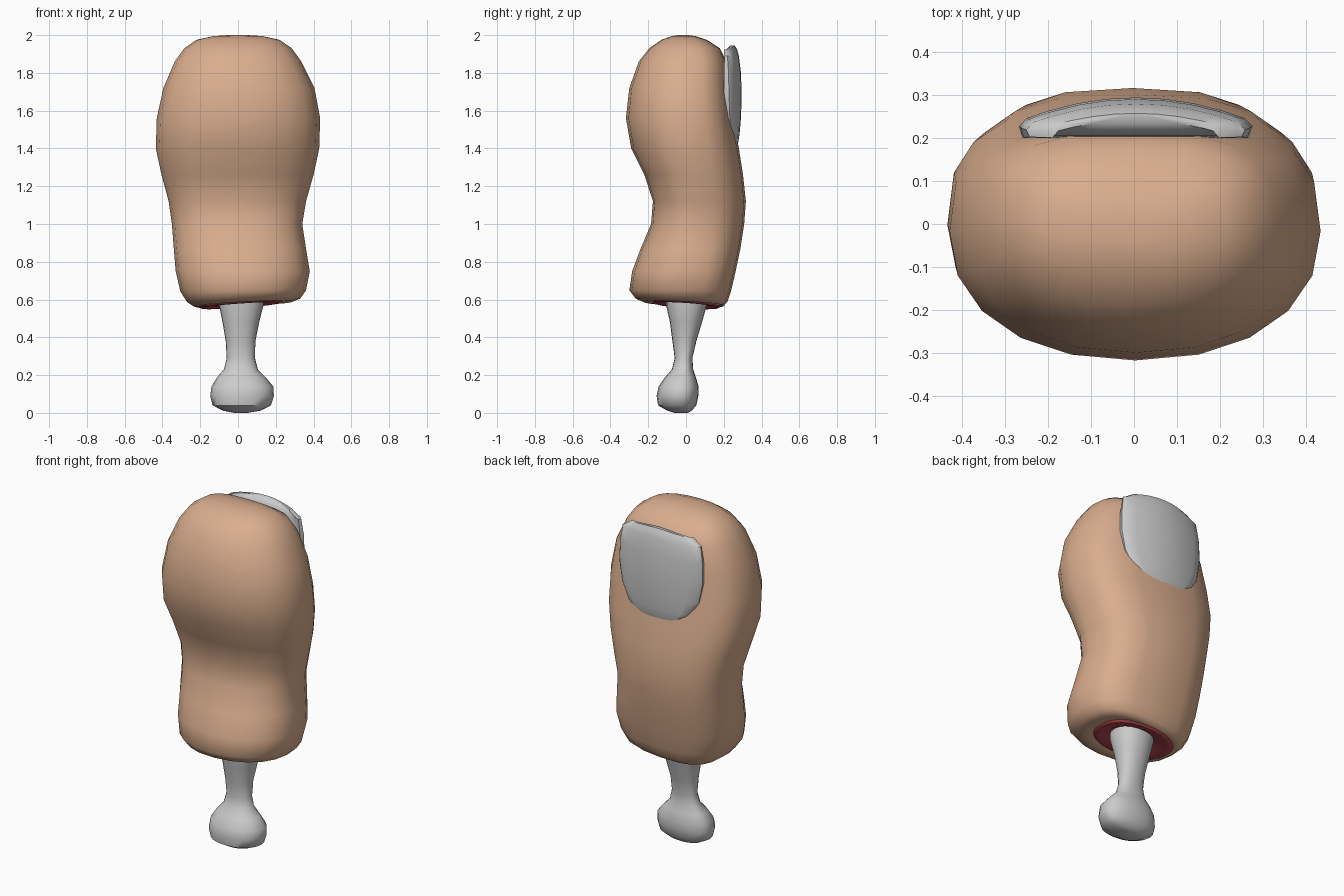
import bpy, bmesh
from math import sin, cos, pi


def loft(name, rings, color=None, angle=50):
    """Skin a stack of closed rings, capping both ends."""
    bm = bmesh.new()
    rows = [[bm.verts.new(p) for p in r] for r in rings]
    n = len(rows[0])
    for a, b in zip(rows, rows[1:]):
        for i in range(n):
            j = (i + 1) % n
            bm.faces.new((a[i], a[j], b[j], b[i]))
    bm.faces.new(rows[0])
    bm.faces.new(rows[-1])
    bmesh.ops.recalc_face_normals(bm, faces=bm.faces)
    me = bpy.data.meshes.new(name)
    bm.to_mesh(me)
    bm.free()
    ob = bpy.data.objects.new(name, me)
    bpy.context.collection.objects.link(ob)
    if color:
        mat = bpy.data.materials.new(name)
        mat.diffuse_color = (*color, 1)
        me.materials.append(mat)
    bpy.ops.object.select_all(action='DESELECT')
    ob.select_set(True)
    bpy.context.view_layer.objects.active = ob
    bpy.ops.object.shade_smooth_by_angle(angle=angle * pi / 180)
    return ob


def section(z, x0, x1, y0, y1, front=2.2, back=2.2, n=20, tilt=0.0):
    """Rounded cross-section filling the given x and y extents."""
    cx, a = (x0 + x1) / 2, (x1 - x0) / 2
    cy = (y0 + y1) / 4
    pts = []
    for i in range(n):
        t = 2 * pi * i / n
        c, s = cos(t), sin(t)
        e = 2 / (back if s > 0 else front)
        x = cx + a * abs(c) ** e * (1 if c > 0 else -1)
        y = cy + (y1 - cy) * s ** e if s > 0 else cy - (cy - y0) * abs(s) ** e
        pts.append((x, y, z + tilt * (x - y)))
    return pts


# Fleshy thumb: z, left, right, front, back, bottom tilt
skin = [
    (0.610, -.17, .19, -.15, .15, .07), (0.575, -.20, .23, -.18, .175, .07),
    (0.575, -.235, .29, -.225, .20, .05), (0.595, -.27, .33, -.265, .22, .03),
    (0.645, -.305, .36, -.30, .238, .01), (0.75, -.33, .38, -.285, .263, 0),
    (0.87, -.34, .36, -.24, .288, 0), (1.00, -.35, .34, -.185, .308, 0),
    (1.12, -.367, .36, -.175, .317, 0), (1.26, -.405, .40, -.22, .302, 0),
    (1.40, -.435, .43, -.29, .28, 0), (1.56, -.43, .435, -.318, .25, 0),
    (1.72, -.395, .405, -.30, .23, 0), (1.86, -.335, .335, -.25, .215, 0),
    (1.93, -.285, .285, -.195, .18, 0), (1.975, -.22, .22, -.13, .11, 0),
    (1.995, -.13, .13, -.075, .05, 0), (2.0, -.05, .05, -.04, .01, 0),
]
loft("thumb_skin", [section(*s[:5], 2.2, 2.8, 20, s[5]) for s in skin],
     (.70, .42, .27), 80)

# Raw flesh at the cut end
flesh = [(.62, -.22, .24, -.18, .19), (.575, -.215, .235, -.175, .185),
         (.567, -.195, .215, -.16, .17), (.578, -.165, .19, -.135, .145),
         (.578, -.13, .16, -.115, .125), (.60, -.09, .12, -.08, .09)]
loft("cut_flesh", [section(*f, tilt=.07) for f in flesh], (.45, .06, .08), 80)

# Bone with a knobbed foot
bone = [
    (0.0, -.02, .05, -.06, .01), (.012, -.08, .12, -.10, .03),
    (.04, -.135, .175, -.148, .055), (.09, -.147, .19, -.156, .065),
    (.14, -.14, .187, -.145, .067), (.19, -.11, .145, -.11, .052),
    (.23, -.075, .105, -.075, .038), (.29, -.06, .09, -.06, .034),
    (.38, -.065, .092, -.072, .055), (.48, -.082, .112, -.085, .085),
    (.57, -.10, .135, -.105, .11), (.63, -.10, .135, -.105, .11),
]
loft("bone", [section(*b) for b in bone])

# Nail: z, half width, outer y, inner y at the centre
nail = [
    (1.41, .09, .268, .245), (1.43, .145, .276, .235), (1.48, .205, .284, .215),
    (1.56, .25, .291, .20), (1.68, .272, .295, .20), (1.80, .268, .291, .20),
    (1.89, .255, .280, .205), (1.925, .235, .270, .215), (1.945, .20, .258, .235),
]
rings = []
for z, w, yo, yi in nail:
    us = [-1, -.93, -.75, -.5, -.25, 0, .25, .5, .75, .93, 1]
    bow = [yo - .75 * (u * w) ** 2 - (.012 if abs(u) == 1 else 0) for u in us]
    outer = [(u * w + .004, y, z - .03 * u * u * (z > 1.9) * w / .27)
             for u, y in zip(us, bow)]
    inner = [(p[0] * .97, min(p[1] - .015, max(yi, .20)), p[2]) for p in outer[::-1]]
    rings.append(outer + inner)
loft("nail", rings, None, 50)
